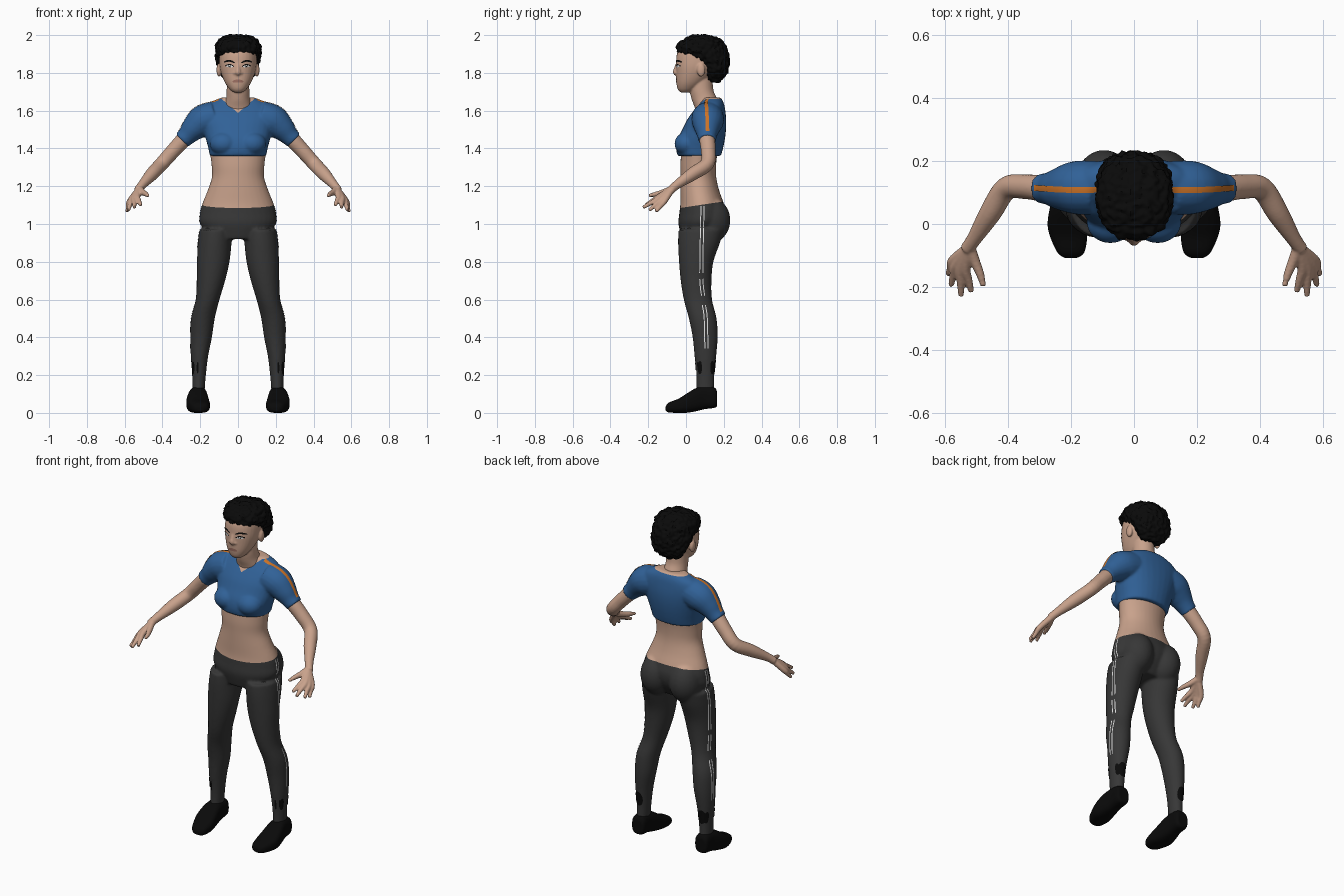
import bpy, bmesh, math
from mathutils import Vector, Matrix, noise
from mathutils.bvhtree import BVHTree

cube = bpy.data.objects.get("Cube")
if cube:
    bpy.data.objects.remove(cube)


def material(name, r, g, b):
    m = bpy.data.materials.new(name)
    m.use_nodes = True
    m.diffuse_color = (r, g, b, 1)
    bsdf = next(n for n in m.node_tree.nodes if n.type == 'BSDF_PRINCIPLED')
    bsdf.inputs["Base Color"].default_value = (r, g, b, 1)
    bsdf.inputs["Roughness"].default_value = 0.8
    return m


SKIN = material("skin", 0.58, 0.36, 0.26)
BLUE = material("shirt blue", 0.03, 0.12, 0.31)
GREY = material("legging grey", 0.038, 0.038, 0.038)
BLACK = material("black", 0.003, 0.003, 0.003)
ORANGE = material("stripe orange", 0.6, 0.17, 0.02)
WHITE = material("white", 0.75, 0.75, 0.75)
LIPS = material("lips", 0.36, 0.17, 0.13)


def smooth(rows, n=5):
    """Catmull-Rom interpolation of rows of numbers."""
    out, last = [], len(rows) - 1
    for i in range(last):
        quad = rows[max(i - 1, 0)], rows[i], rows[i + 1], rows[min(i + 2, last)]
        for k in range(n):
            t = k / n
            out.append([.5 * (2*q + (r-p)*t + (2*p - 5*q + 4*r - s)*t*t + (3*q - p - 3*r + s)*t**3)
                        for p, q, r, s in zip(*quad)])
    return out + [list(rows[last])]


def loft(bm, rings, power=2.0, seg=32):
    """Skin closed rings given as (centre, half axis, half axis)."""
    bend = lambda a: math.copysign(abs(a) ** (2 / power), a)
    loops = []
    for c, u, v in rings:
        angles = [2 * math.pi * k / seg for k in range(seg)]
        loops.append([bm.verts.new(c + u * bend(math.cos(a)) + v * bend(math.sin(a))) for a in angles])
    for a, b in zip(loops, loops[1:]):
        for k in range(seg):
            bm.faces.new((a[k], a[(k+1) % seg], b[(k+1) % seg], b[k]))
    bm.faces.new(loops[0])
    bm.faces.new(loops[-1])


def upright(bm, rows, power=2.0):
    """Rows: z, centre x, half width, front y, back y."""
    loft(bm, [(Vector((x, (f+b)/2, z)), Vector((w, 0, 0)), Vector((0, (b-f)/2, 0)))
              for z, x, w, f, b in smooth(rows)], power)


def tube(bm, rows, s=1):
    """Rows: x, y, z, radius; s mirrors in x."""
    pts = [(Vector((s*x, y, z)), r) for x, y, z, r in smooth(rows)]
    rings = []
    for i, (c, r) in enumerate(pts):
        t = (pts[min(i+1, len(pts)-1)][0] - pts[max(i-1, 0)][0]).normalized()
        ref = Vector((1, 0, 0)) if abs(t.y) > .95 else Vector((0, 1, 0))
        u = t.cross(ref).normalized()
        rings.append((c, u * r, t.cross(u) * r))
    loft(bm, rings, seg=20)


def ball(bm, centre, radii):
    bmesh.ops.create_uvsphere(bm, u_segments=24, v_segments=16, radius=1,
                              matrix=Matrix.Translation(centre) @ Matrix.Diagonal((*radii, 1)))


def shade(obj, angle=45):
    bpy.ops.object.select_all(action='DESELECT')
    obj.select_set(True)
    bpy.context.view_layer.objects.active = obj
    bpy.ops.object.shade_smooth_by_angle(angle=math.radians(angle))


def finish(name, bm, mats, voxel=0, relax=3, cuts=(), rule=None, lumps=0):
    """Fuse the pieces, cut colour borders and paint faces by rule."""
    bmesh.ops.recalc_face_normals(bm, faces=bm.faces[:])
    mesh = bpy.data.meshes.new(name)
    bm.to_mesh(mesh)
    obj = bpy.data.objects.new(name, mesh)
    bpy.context.collection.objects.link(obj)
    if voxel:
        rm = obj.modifiers.new("fuse", 'REMESH')
        rm.mode, rm.voxel_size = 'VOXEL', voxel
        sm = obj.modifiers.new("relax", 'SMOOTH')
        sm.factor, sm.iterations = 0.5, relax
        ev = obj.evaluated_get(bpy.context.evaluated_depsgraph_get())
        obj.data = bpy.data.meshes.new_from_object(ev)
        obj.modifiers.clear()
    obj.data.materials.clear()
    for m in mats:
        obj.data.materials.append(m)
    bm.clear()
    bm.from_mesh(obj.data)
    for co, no in cuts:
        bmesh.ops.bisect_plane(bm, geom=bm.verts[:] + bm.edges[:] + bm.faces[:],
                               plane_co=co, plane_no=Vector(no).normalized())
    bm.normal_update()
    for v in bm.verts if lumps else ():
        v.co += v.normal * lumps * noise.noise(v.co * 55)
    for f in bm.faces:
        f.material_index = rule(f.calc_center_median()) if rule else 0
    bm.to_mesh(obj.data)
    bm.free()
    shade(obj)
    return obj


def decal(name, target, path, width, direction, mat, oval=False):
    """Thin painted strip projected along a direction onto the target."""
    src = bmesh.new()
    src.from_mesh(target.data)
    tree = BVHTree.FromBMesh(src)
    src.free()
    d, pts = Vector(direction), [Vector(p) for p in smooth(path, 12)]
    bm, rows = bmesh.new(), []
    for i, p in enumerate(pts):
        t = pts[min(i+1, len(pts)-1)] - pts[max(i-1, 0)]
        side = t.cross(d).normalized()
        k = 2 * i / (len(pts) - 1) - 1
        w = width * (math.sqrt(max(1 - k*k, .01)) if oval else 1)
        row = []
        for j in range(5):
            q = p + side * w * (j / 4 - .5)
            hit, no, *_ = tree.ray_cast(q - d, d)
            if hit is None:
                hit, no, *_ = tree.find_nearest(q)
            row.append(bm.verts.new(hit + no * .0025))
        rows.append(row)
    for a, b in zip(rows, rows[1:]):
        for j in range(4):
            f = bm.faces.new((a[j], a[j+1], b[j+1], b[j]))
            f.normal_update()
            if f.normal.dot(d) > 0:
                f.normal_flip()
    mesh = bpy.data.meshes.new(name)
    bm.to_mesh(mesh)
    bm.free()
    mesh.materials.append(mat)
    obj = bpy.data.objects.new(name, mesh)
    bpy.context.collection.objects.link(obj)
    shade(obj)


SIDES = ((1, "left"), (-1, "right"))

# Torso and legs: one fused surface, leggings below the waistline
bm = bmesh.new()
upright(bm, [(.92, 0, .13, -.02, .15), (1, 0, .2, -.04, .2), (1.06, 0, .201, -.035, .212),
             (1.11, 0, .188, -.03, .2), (1.18, 0, .16, -.03, .175), (1.25, 0, .138, -.03, .16),
             (1.32, 0, .141, -.03, .16), (1.4, 0, .15, -.02, .17), (1.48, 0, .14, .01, .18)])
for s, side in SIDES:
    upright(bm, [(z, s*(i+o)/2, (o-i)/2, f, b) for z, i, o, f, b in (
        (.1, .178, .24, .055, .15), (.2, .17, .243, .055, .15), (.3, .158, .25, .045, .16),
        (.4, .138, .253, .035, .168), (.5, .123, .249, .015, .162), (.6, .098, .224, -.012, .138),
        (.7, .068, .218, -.028, .135), (.8, .045, .217, -.037, .145), (.9, .034, .213, -.042, .18),
        (.97, .03, .205, -.04, .2))])
    ball(bm, (s*.095, .13, 1.02), (.092, .105, .12))
body = finish("body", bm, [SKIN, GREY], .008, 5, [((0, -.03, 1.085), (0, -.15, 1))],
              lambda c: int(c.z < 1.085 + .15 * (c.y + .03)))

# Arms with hands
for s, side in SIDES:
    bm = bmesh.new()
    tube(bm, [(.24, .11, 1.5, .042), (.285, .112, 1.45, .042), (.345, .118, 1.385, .039),
              (.405, .112, 1.318, .037), (.455, .035, 1.265, .035), (.505, -.045, 1.21, .024),
              (.53, -.08, 1.18, .022)], s)
    for knuckle, tip in (((.573, -.115, 1.12), (.588, -.16, 1.065)), ((.564, -.13, 1.128), (.58, -.195, 1.073)),
                         ((.55, -.14, 1.137), (.548, -.228, 1.087)), ((.533, -.14, 1.145), (.515, -.215, 1.1))):
        tube(bm, [(.522, -.075, 1.185, .018), (*knuckle, .016),
                  (*[(a+b)/2 for a, b in zip(knuckle, tip)], .0125), (*tip, .009)], s)
    tube(bm, [(.52, -.075, 1.185, .018), (.503, -.12, 1.168, .016), (.487, -.16, 1.158, .013),
              (.477, -.197, 1.15, .009)], s)
    finish(side + "_arm", bm, [SKIN], .005, 3)

# Cropped shirt with sleeves and a V neck
bm = bmesh.new()
upright(bm, [(1.36, 0, .149, -.045, .185), (1.4, 0, .157, -.052, .196), (1.45, 0, .17, -.044, .206),
             (1.5, 0, .182, -.02, .212), (1.55, 0, .195, .005, .213), (1.6, 0, .195, .04, .208),
             (1.64, 0, .155, .072, .2), (1.67, 0, .085, .09, .185)], 2.2)
for s, side in SIDES:
    ball(bm, (s*.075, .005, 1.425), (.075, .066, .062))
    tube(bm, [(.12, .115, 1.565, .085), (.185, .115, 1.545, .085), (.235, .112, 1.505, .068),
              (.27, .112, 1.468, .052), (.297, .112, 1.442, .047)], s)
shirt = finish("shirt", bm, [BLUE, SKIN], .007, 6,
               [((0, 0, 1.588), (-.85, 0, 1)), ((0, 0, 1.588), (.85, 0, 1)), ((0, 0, 1.662), (0, 0, 1))],
               lambda c: int(c.z > 1.662 or (c.y < .11 and c.z > 1.588 + .85 * abs(c.x))))

# Head, neck, nose and ears
bm = bmesh.new()
upright(bm, [(1.5, 0, .085, .06, .18), (1.6, 0, .078, .05, .175), (1.66, 0, .064, .03, .165),
             (1.71, 0, .06, .02, .145), (1.79, 0, .06, .02, .14)])
upright(bm, [(1.697, 0, .025, -.03, .02), (1.715, 0, .046, -.044, .055), (1.75, 0, .07, -.051, .1),
             (1.8, 0, .09, -.053, .15), (1.85, 0, .099, -.053, .18), (1.91, 0, .097, -.045, .2),
             (1.955, 0, .075, -.01, .17)], 2.2)
tube(bm, [(0, -.042, 1.855, .01), (0, -.052, 1.825, .011), (0, -.055, 1.803, .015), (0, -.043, 1.793, .012)])
for s, side in SIDES:
    ball(bm, (s*.1, .08, 1.815), (.014, .022, .036))
    ball(bm, (s*.016, -.046, 1.799), (.011, .013, .009))
head = finish("head", bm, [SKIN], .005, 4)

# Short curly hair
bm = bmesh.new()
upright(bm, [(1.752, 0, .05, .12, .175), (1.78, 0, .084, .105, .208), (1.83, 0, .107, .08, .226),
             (1.87, 0, .117, .04, .23), (1.9, 0, .12, -.025, .226), (1.92, 0, .121, -.05, .22),
             (1.955, 0, .116, -.042, .205), (1.985, 0, .088, 0, .165), (2, 0, .045, .04, .115)], 2.2)
finish("hair", bm, [BLACK], .007, 2, lumps=.012)

# Shoes
for s, side in SIDES:
    bm = bmesh.new()
    loft(bm, [(Vector((s*x, y, (lo+hi)/2)), Vector((w, 0, 0)), Vector((0, 0, (hi-lo)/2)))
              for y, x, w, lo, hi in smooth([
                  (-.108, .2, .02, .01, .035), (-.09, .2, .043, .002, .055), (-.04, .207, .059, 0, .075),
                  (0, .213, .061, 0, .1), (.05, .213, .054, .008, .13), (.1, .211, .045, .02, .142),
                  (.15, .21, .042, .026, .135), (.164, .21, .032, .035, .115)])], 2.8)
    finish(side + "_shoe", bm, [BLACK], .006, 2)

# Painted details
for s, side in SIDES:
    inward = (-s, 0, 0)
    decal(side + "_eye_white", head, [(s*.026, 0, 1.834), (s*.042, 0, 1.836), (s*.06, 0, 1.836)],
          .013, (0, 1, 0), WHITE, True)
    decal(side + "_iris", head, [(s*.036, -.004, 1.836), (s*.05, -.004, 1.836)], .014, (0, 1, 0), BLACK, True)
    decal(side + "_lashes", head, [(s*.022, 0, 1.834), (s*.042, 0, 1.844), (s*.066, 0, 1.837)],
          .006, (0, 1, 0), BLACK)
    decal(side + "_eyebrow", head, [(s*.017, 0, 1.853), (s*.045, 0, 1.864), (s*.074, 0, 1.857)],
          .01, (0, 1, 0), BLACK, True)
    decal(side + "_shoulder_stripe", shirt, [(s*.1, .11, 1.6), (s*.2, .108, 1.6), (s*.315, .114, 1.5)],
          .018, (0, 0, -1), ORANGE)
    # Twin leg stripe, broken up below the knee
    for shift in (-.008, .008):
        for part, stretch in (("upper", [(1.095, .088), (.95, .084), (.74, .08)]),
                              ("middle", [(.71, .08), (.66, .084), (.62, .09)]),
                              ("lower", [(.57, .094), (.5, .104), (.34, .108)])):
            row = "front_" if shift < 0 else "back_"
            decal(f"{side}_{row}{part}_leg_stripe", body, [(s*.2, y + shift, z) for z, y in stretch],
                  .005, inward, WHITE)
    # Dark sock patches above the ankle
    for label, y in (("front", .075), ("back", .138)):
        decal(f"{side}_{label}_outer_sock_patch", body, [(s*.2, y, .205), (s*.2, y, .275)],
              .02, inward, BLACK, True)
    for x in (.213, .234):
        decal(side + "_shin_sock_patch", body, [(s*x, .1, .21), (s*x, .1, .27)], .01, (0, 1, 0), BLACK, True)
    decal(side + "_calf_sock_patch", body, [(s*.207, .1, .2), (s*.21, .1, .285)], .045, (0, -1, 0), BLACK, True)
decal("mouth", head, [(-.028, 0, 1.754), (0, 0, 1.757), (.028, 0, 1.754)], .017, (0, 1, 0), LIPS, True)
